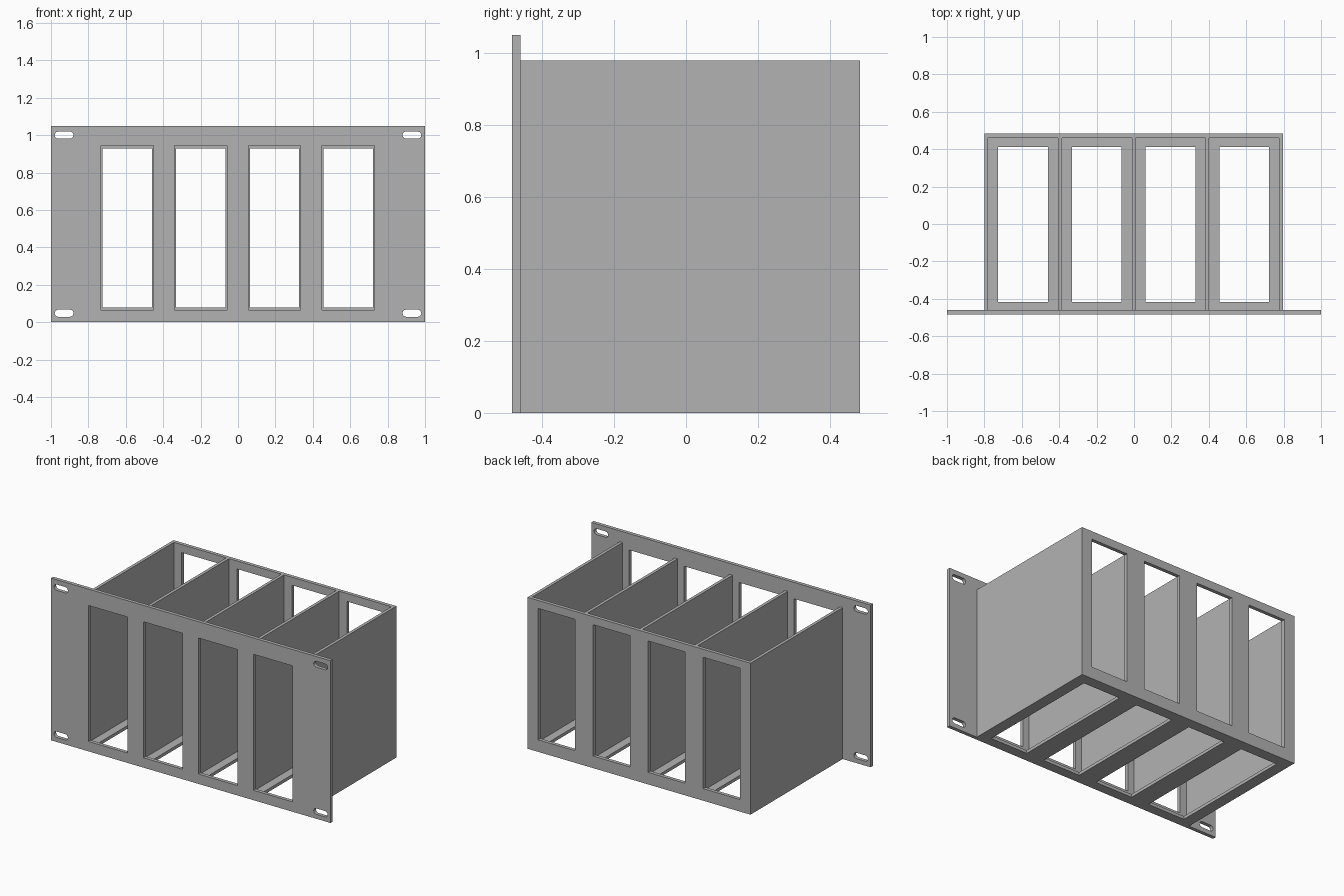
import bpy, math

if "Cube" in bpy.data.objects:
    bpy.data.objects.remove(bpy.data.objects["Cube"], do_unlink=True)

GREY = (0.45, 0.45, 0.45, 1)
mat = bpy.data.materials.new("plain grey")
mat.use_nodes = True
mat.diffuse_color = GREY
mat.node_tree.nodes["Principled BSDF"].inputs["Base Color"].default_value = GREY

# Main dimensions
BAYS, PITCH, WALL = 4, 0.394, 0.02
LEFT = -0.8
RIGHT = LEFT + BAYS * PITCH + WALL
FRONT, PANEL_BACK, INNER_BACK, BACK = -0.483, -0.46, 0.46, 0.483
PANEL_TOP, BOX_TOP = 1.05, 0.98
centres = [LEFT + WALL / 2 + PITCH * (i + 0.5) for i in range(BAYS)]


def rect(x0, x1, y0, y1):
    return [(x0, y0), (x1, y0), (x1, y1), (x0, y1)]


def slot(cx, cy, length, radius, steps=10):
    """Outline of a hole with two round ends."""
    pts = []
    for side in (1, -1):
        for i in range(steps + 1):
            a = math.pi * i / steps - math.pi / 2 * side
            pts.append((cx + side * (length / 2 - radius) + radius * math.cos(a),
                        cy + radius * math.sin(a)))
    return pts


def plate(name, outline, holes, low, high, upright=False):
    """Flat sheet with holes, from low to high along z, or along y if upright."""
    curve = bpy.data.curves.new(name, 'CURVE')
    curve.dimensions = '2D'
    curve.fill_mode = 'BOTH'
    curve.extrude = (high - low) / 2
    for pts in [outline] + holes:
        spline = curve.splines.new('POLY')
        spline.points.add(len(pts) - 1)
        for p, (x, y) in zip(spline.points, pts):
            p.co = (x, y, 0, 1)
        spline.use_cyclic_u = True
    obj = bpy.data.objects.new(name, curve)
    bpy.context.collection.objects.link(obj)
    mid = (low + high) / 2
    if upright:
        obj.rotation_euler.x = math.pi / 2
        obj.location.y = mid
    else:
        obj.location.z = mid
    bpy.ops.object.select_all(action='DESELECT')
    obj.select_set(True)
    bpy.context.view_layer.objects.active = obj
    bpy.ops.object.convert(target='MESH')
    obj = bpy.context.object
    obj.data.materials.clear()
    obj.data.materials.append(mat)
    bpy.ops.object.shade_flat()
    return obj


# Front panel with bay windows and mounting slots
windows = [rect(c - 0.14, c + 0.14, 0.064, 0.944) for c in centres]
slots = [slot(sx * 0.93, z, 0.1, 0.019) for sx in (-1, 1) for z in (0.048, 1.0)]
plate("front_panel", rect(-1, 1, 0, PANEL_TOP), windows + slots,
      FRONT, PANEL_BACK, upright=True)

# Back wall with slightly smaller windows
windows = [rect(c - 0.132, c + 0.132, 0.078, 0.928) for c in centres]
plate("back_wall", rect(LEFT, RIGHT, 0, BOX_TOP), windows,
      INNER_BACK, BACK, upright=True)

# Floor with one opening per bay
openings = [rect(c - 0.133, c + 0.133, -0.418, 0.412) for c in centres]
plate("floor", rect(LEFT + WALL, RIGHT - WALL, PANEL_BACK, INNER_BACK), openings, 0, WALL)

# Side walls and dividers
for i in range(BAYS + 1):
    x = LEFT + i * PITCH
    outer = i in (0, BAYS)
    name = {0: "right_wall", BAYS: "left_wall"}.get(i, f"divider_{i}")
    plate(name, rect(x, x + WALL, PANEL_BACK, INNER_BACK), [],
          0 if outer else WALL, BOX_TOP)
